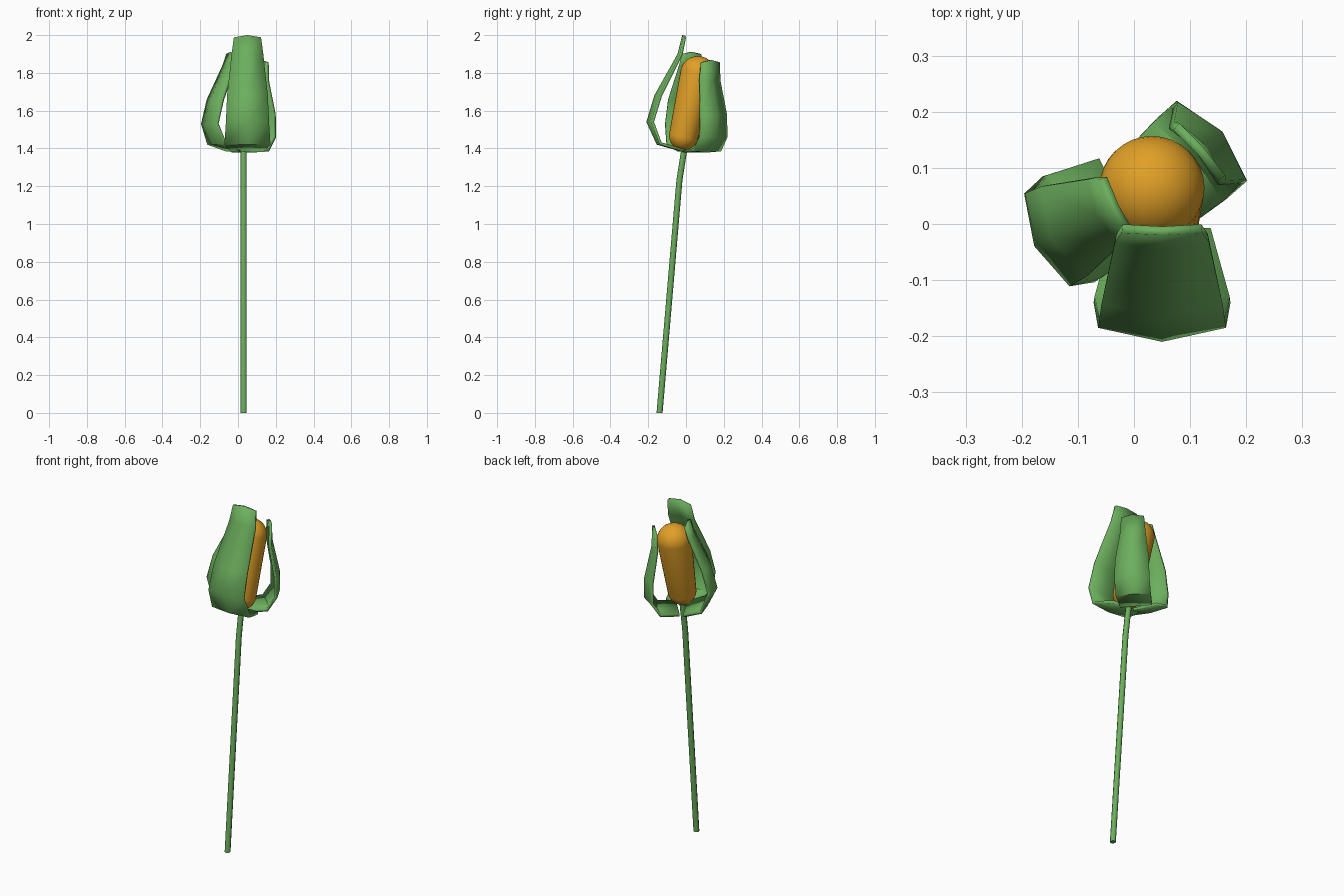
import bpy, bmesh
from mathutils import Vector

cube = bpy.data.objects.get("Cube")
if cube:
    bpy.data.objects.remove(cube)


def material(name, color):
    m = bpy.data.materials.new(name)
    m.use_nodes = True
    m.diffuse_color = color
    m.node_tree.nodes["Principled BSDF"].inputs["Base Color"].default_value = color
    return m


green = material("leaf green", (0.15, 0.43, 0.11, 1))
orange = material("warm orange", (0.75, 0.35, 0.02, 1))


def finish(name, bm, mat, angle):
    me = bpy.data.meshes.new(name)
    bm.to_mesh(me)
    bm.free()
    me.materials.append(mat)
    ob = bpy.data.objects.new(name, me)
    bpy.context.collection.objects.link(ob)
    bpy.ops.object.select_all(action='DESELECT')
    ob.select_set(True)
    bpy.context.view_layer.objects.active = ob
    bpy.ops.object.shade_smooth_by_angle(angle=angle)
    return ob


# Petal: rows of (outward reach, height, half width, cupping), three columns
def petal(name, centre, facing, rows):
    out = Vector((*facing, 0)).normalized()
    side = Vector((-out.y, out.x, 0))
    bm = bmesh.new()
    grid = []
    for i, (reach, z, half, cup) in enumerate(rows):
        drop = 0.012 if i == len(rows) - 1 else 0
        grid.append([bm.verts.new(Vector((*centre, z - drop * abs(s)))
                                  + out * (reach - cup * abs(s)) + side * half * s)
                     for s in (-1, 0, 1)])
    for a, b in zip(grid, grid[1:]):
        for j in range(2):
            bm.faces.new((a[j], a[j + 1], b[j + 1], b[j]))
    ob = finish(name, bm, green, 0.8)
    solid = ob.modifiers.new("thickness", 'SOLIDIFY')
    solid.thickness = 0.016
    solid.offset = -1


petal("front_petal", (0.05, 0), (0, -1), [
    (0.012, 1.38, 0.087, 0), (0.155, 1.42, 0.122, 0.015), (0.21, 1.54, 0.114, 0.025),
    (0.168, 1.68, 0.108, 0.025), (0.045, 1.9, 0.084, 0.012), (0.02, 2.0, 0.072, 0.004)])
petal("right_petal", (0.009, 0.052), (-0.9, -0.44), [
    (0.04, 1.385, 0.09, 0), (0.155, 1.42, 0.105, 0.015), (0.208, 1.53, 0.092, 0.025),
    (0.175, 1.66, 0.09, 0.025), (0.085, 1.84, 0.065, 0.015), (0.056, 1.912, 0.056, 0.004)])
petal("left_petal", (0, 0.026), (0.75, 0.66), [
    (0.03, 1.378, 0.085, 0), (0.15, 1.385, 0.095, 0.015), (0.21, 1.46, 0.095, 0.025),
    (0.21, 1.58, 0.092, 0.025), (0.172, 1.76, 0.07, 0.015), (0.166, 1.868, 0.062, 0.004)])

# Seed pod: a tapered, leaning capsule made from two half spheres
low, high = Vector((0.035, -0.013, 1.467)), Vector((0.032, 0.063, 1.795))
lean = Vector((0, 0, 1)).rotation_difference(high - low)
bm = bmesh.new()
bmesh.ops.create_uvsphere(bm, u_segments=32, v_segments=17, radius=1)
for v in bm.verts:
    v.co = lean @ v.co * 0.094 + high if v.co.z > 0 else lean @ v.co * 0.077 + low
finish("seed_pod", bm, orange, 0.8)

# Stem: an eight sided tube along a slightly bent path
bm = bmesh.new()
rings = []
path = [(0.03, -0.14, 0), (0.03, -0.035, 1.23), (0.03, -0.01, 1.39)]
for p in path:
    disc = bmesh.ops.create_circle(bm, segments=8, radius=0.016)["verts"]
    bmesh.ops.translate(bm, verts=disc, vec=p)
    rings.append(disc)
for a, b in zip(rings, rings[1:]):
    for j in range(8):
        k = (j + 1) % 8
        bm.faces.new((a[j], a[k], b[k], b[j]))
bm.faces.new(rings[0])
bm.faces.new(rings[-1])
bmesh.ops.recalc_face_normals(bm, faces=bm.faces[:])
finish("stem", bm, green, 0.9)
